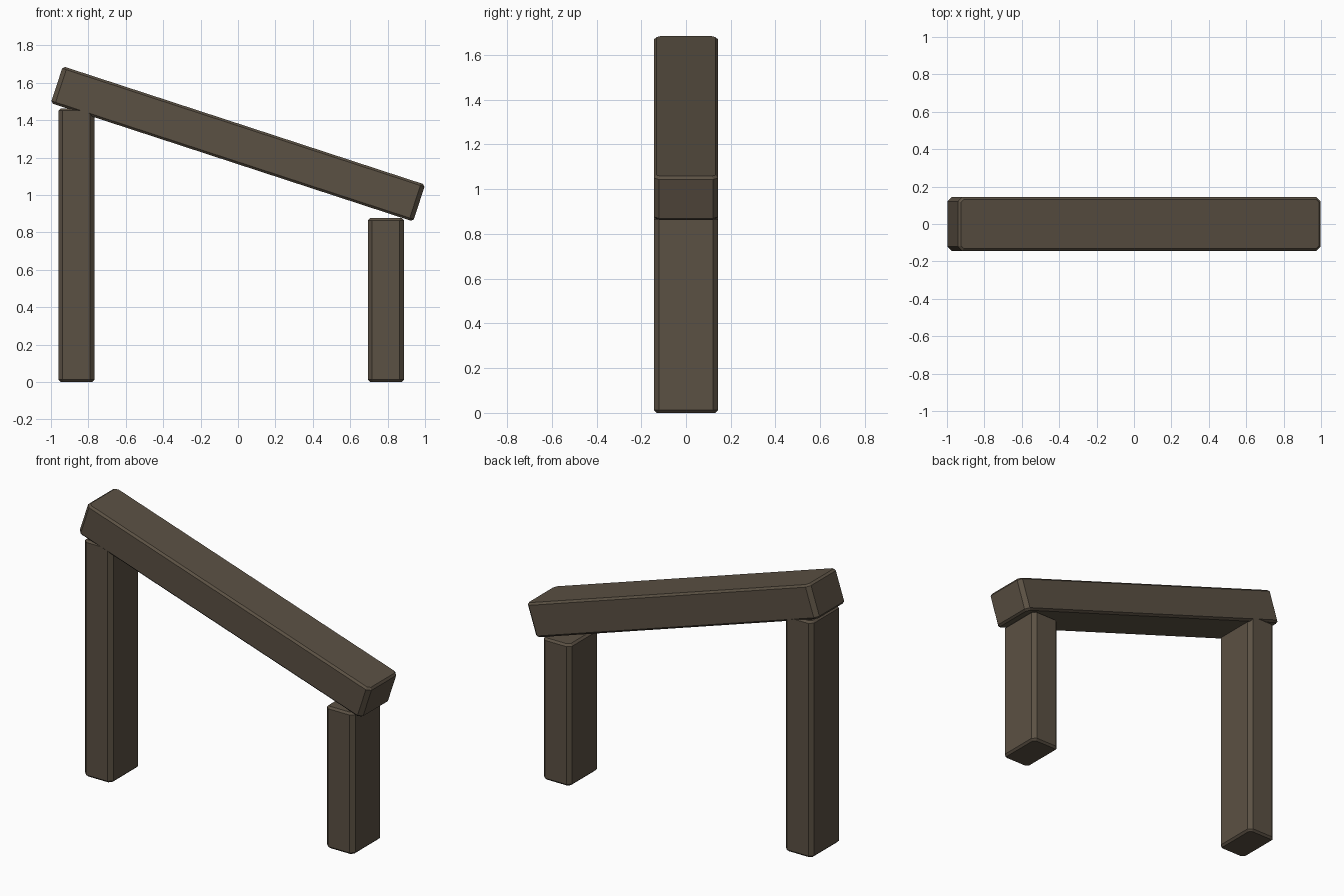
import bpy, bmesh, math

if "Cube" in bpy.data.objects:
    bpy.data.objects.remove(bpy.data.objects["Cube"])

wood = bpy.data.materials.new("dark_wood")
wood.diffuse_color = (0.105, 0.082, 0.057, 1)
wood.use_nodes = True
wood.node_tree.nodes["Principled BSDF"].inputs["Base Color"].default_value = wood.diffuse_color


def timber(name, size, loc, tilt=0.0, corner=0.023, rim=0.012):
    """Block with wide chamfers on upright edges and narrow ones round both caps."""
    hx, hy, hz = (s / 2 for s in size)

    def ring(bm, z, inset):
        x, y = hx - inset, hy - inset
        c = corner - inset * 0.586  # keeps the chamfer offset parallel
        pts = [(x, y - c), (x - c, y), (c - x, y), (-x, y - c),
               (-x, c - y), (c - x, -y), (x - c, -y), (x, c - y)]
        return [bm.verts.new((px, py, z)) for px, py in pts]

    bm = bmesh.new()
    rings = [ring(bm, -hz, rim), ring(bm, rim - hz, 0),
             ring(bm, hz - rim, 0), ring(bm, hz, rim)]
    for a, b in zip(rings, rings[1:]):
        for i in range(8):
            j = (i + 1) % 8
            bm.faces.new((a[i], a[j], b[j], b[i]))
    bm.faces.new(rings[0][::-1])
    bm.faces.new(rings[-1])
    bmesh.ops.recalc_face_normals(bm, faces=bm.faces)
    mesh = bpy.data.meshes.new(name)
    bm.to_mesh(mesh)
    bm.free()
    obj = bpy.data.objects.new(name, mesh)
    obj.location = loc
    obj.rotation_euler = (0, tilt, 0)
    mesh.materials.append(wood)
    bpy.context.collection.objects.link(obj)
    return obj


# Upright posts
for name, x, height in (("tall_post", -0.864, 1.462), ("short_post", 0.791, 0.876)):
    timber(name, (0.193, 0.287, height), (x, 0, height / 2))

# Sloping beam resting on both posts
timber("sloping_beam", (2.038, 0.288, 0.207), (0, 0, 1.273), math.radians(18.1))
